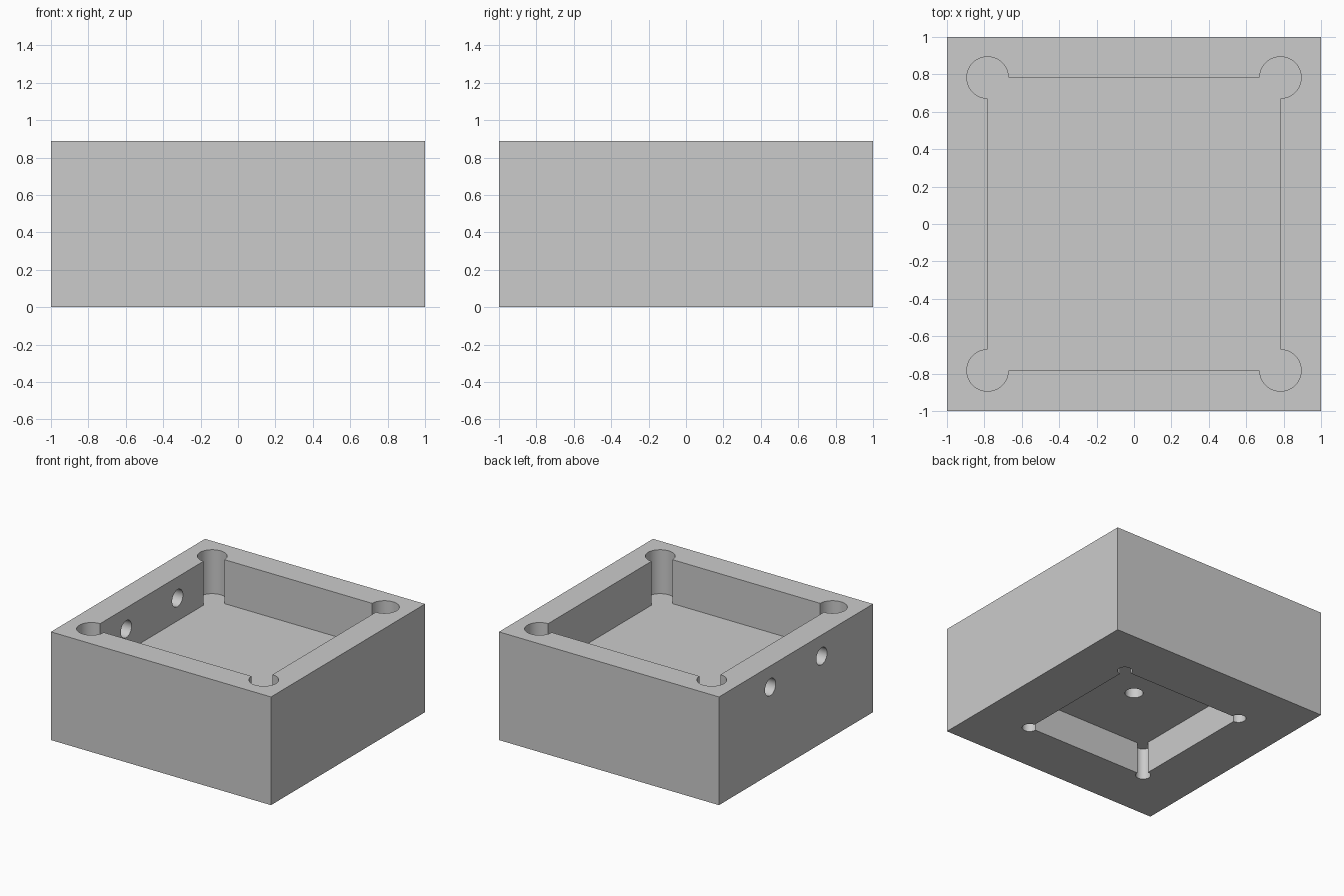
import bpy, bmesh
from math import pi, cos, sin, radians
from mathutils import Matrix, Vector

cube = bpy.data.objects.get("Cube")
if cube:
    bpy.data.objects.remove(cube, do_unlink=True)

HEIGHT = 0.889
FLOOR = 0.528       # floor of the upper pocket
CEILING = 0.261     # ceiling of the lower pocket
OVER = 0.1          # how far cutters reach past the surface

# Plain grey material
grey = bpy.data.materials.new("plain_grey")
grey.use_nodes = True
colour = (0.6, 0.6, 0.6, 1)
grey.diffuse_color = colour
grey.node_tree.nodes["Principled BSDF"].inputs["Base Color"].default_value = colour


def make_object(name, bm):
    bmesh.ops.recalc_face_normals(bm, faces=bm.faces)
    mesh = bpy.data.meshes.new(name)
    bm.to_mesh(mesh)
    bm.free()
    mesh.materials.append(grey)
    obj = bpy.data.objects.new(name, mesh)
    bpy.context.collection.objects.link(obj)
    return obj


def pocket(name, half, radius, low, high, steps=36):
    """Square pocket with a round relief bored at every corner."""
    bm = bmesh.new()
    outline = []
    for corner in range(4):
        turn = corner * pi / 2
        centre = Matrix.Rotation(turn, 3, 'Z') @ Vector((half, half, 0))
        for i in range(steps + 1):
            a = turn - pi / 2 + 1.5 * pi * i / steps
            outline.append(bm.verts.new(
                (centre.x + radius * cos(a), centre.y + radius * sin(a), low)))
    face = bm.faces.new(outline)
    new = bmesh.ops.extrude_face_region(bm, geom=[face])["geom"]
    bmesh.ops.translate(bm, vec=(0, 0, high - low),
                        verts=[v for v in new if isinstance(v, bmesh.types.BMVert)])
    return make_object(name, bm)


def bore(name, radius, depth, centre, axis='Z'):
    """Round drilled hole along one axis."""
    bm = bmesh.new()
    turn = Matrix.Rotation(pi / 2, 4, 'Y') if axis == 'X' else Matrix()
    bmesh.ops.create_cone(bm, cap_ends=True, segments=40, radius1=radius,
                          radius2=radius, depth=depth,
                          matrix=Matrix.Translation(centre) @ turn)
    return make_object(name, bm)


# Solid block
bm = bmesh.new()
bmesh.ops.create_cube(bm, size=1, matrix=Matrix.Translation((0, 0, HEIGHT / 2))
                      @ Matrix.Diagonal((2, 2, HEIGHT, 1)))
block = make_object("housing_block", bm)

# Upper and lower pockets, blind centre hole, two cable holes in one wall
blind_top = CEILING + 0.2
cutters = [
    pocket("upper_pocket_cutter", 0.783, 0.111, FLOOR, HEIGHT + OVER),
    pocket("lower_pocket_cutter", 0.558, 0.057, -OVER, CEILING),
    bore("centre_hole_cutter", 0.069, blind_top, (0, 0, blind_top / 2)),
]
for side, y in (("front", -0.333), ("back", 0.333)):
    cutters.append(bore(side + "_cable_hole_cutter", 0.07, 0.4, (-0.9, y, 0.715), 'X'))

bpy.context.view_layer.objects.active = block
for cutter in cutters:
    cutter.hide_render = True
    mod = block.modifiers.new(cutter.name, 'BOOLEAN')
    mod.operation = 'DIFFERENCE'
    mod.solver = 'EXACT'
    mod.object = cutter
    bpy.ops.object.modifier_apply(modifier=mod.name)
    bpy.data.objects.remove(cutter, do_unlink=True)

# Smooth bores, crisp edges
bpy.ops.object.select_all(action='DESELECT')
block.select_set(True)
bpy.ops.object.shade_smooth_by_angle(angle=radians(30))
